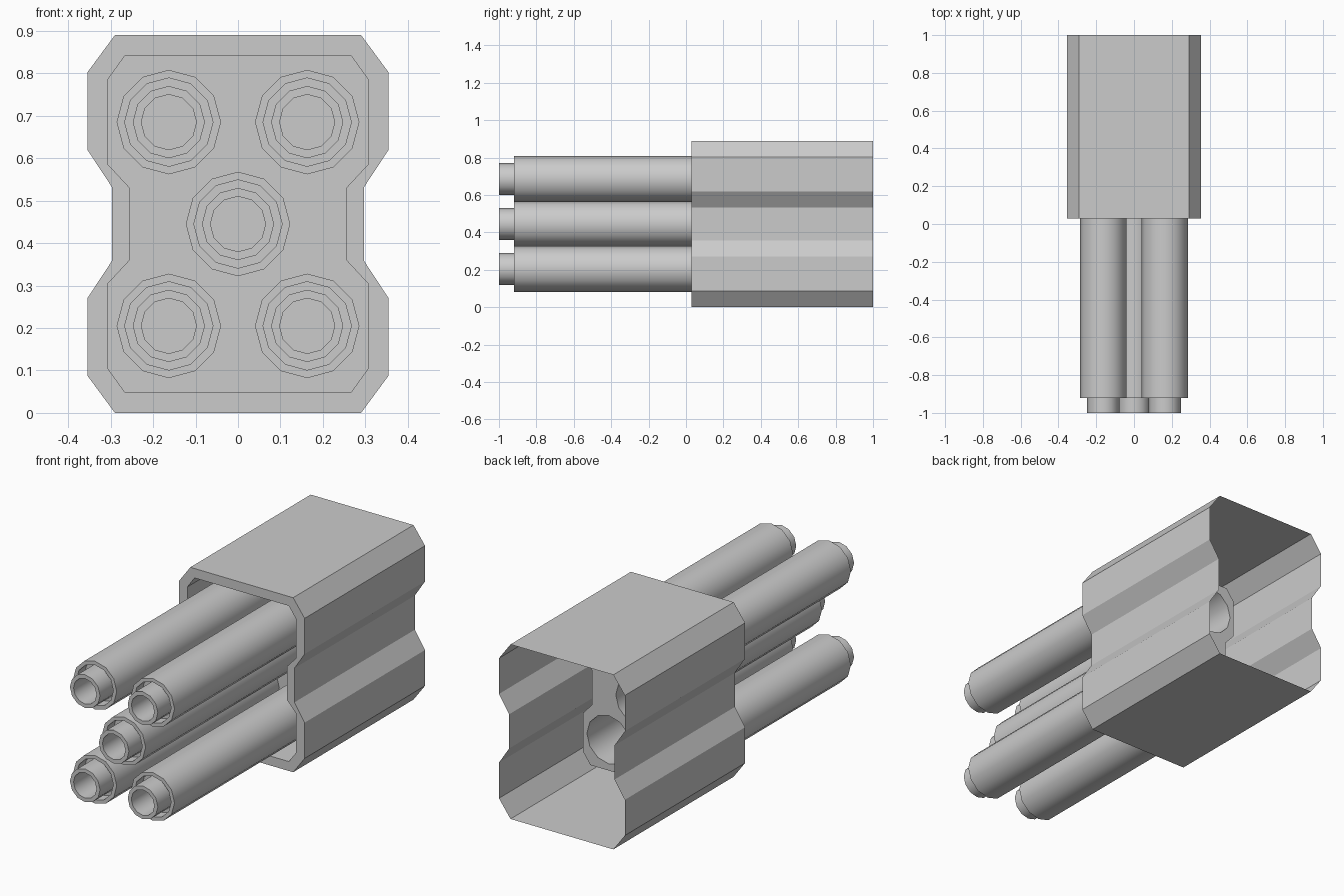
import bpy, bmesh, math
from mathutils import Vector

if "Cube" in bpy.data.objects:
    bpy.data.objects.remove(bpy.data.objects["Cube"])

MID_Z = 0.445
SIDES = 12
TUBE_R = 0.123
FLOOR_Y = 0.39
CENTRES = [(sx * 0.163, MID_Z + sz * 0.24) for sx in (-1, 1) for sz in (-1, 1)] + [(0, MID_Z)]


def circle(cx, cz, r, y):
    return [Vector((cx + r * math.cos(2 * math.pi * i / SIDES), y,
                    cz + r * math.sin(2 * math.pi * i / SIDES))) for i in range(SIDES)]


def mirrored(quarter, y):
    # quarter: (x, height above middle) points from top to middle
    right = [(x, z) for x, z in quarter] + [(x, -z) for x, z in reversed(quarter)]
    full = right + [(-x, z) for x, z in reversed(right)]
    return [Vector((x, y, MID_Z + z)) for x, z in full]


def loft(bm, loops):
    rings = [[bm.verts.new(p) for p in loop] for loop in loops]
    for a, b in zip(rings, rings[1:]):
        n = len(a)
        for i in range(n):
            j = (i + 1) % n
            bm.faces.new((a[i], a[j], b[j], b[i]))
    return rings


def finish(bm, name):
    bm.normal_update()
    mesh = bpy.data.meshes.new(name)
    bm.to_mesh(mesh)
    bm.free()
    obj = bpy.data.objects.new(name, mesh)
    bpy.context.collection.objects.link(obj)
    return obj


# Housing: open-backed outer shell, front rim and recess walls
outer = [(0.29, 0.445), (0.355, 0.357), (0.355, 0.175), (0.297, 0.087)]
inner = [(0.266, 0.397), (0.307, 0.34), (0.307, 0.141), (0.256, 0.086)]
bm = bmesh.new()
rings = loft(bm, [mirrored(outer, 1.0), mirrored(outer, 0.03),
                  mirrored(inner, 0.03), mirrored(inner, FLOOR_Y)])
bmesh.ops.recalc_face_normals(bm, faces=bm.faces[:])
top = max(bm.faces, key=lambda f: f.calc_center_median().z)
if top.normal.z < 0:
    bmesh.ops.reverse_faces(bm, faces=bm.faces[:])
finish(bm, "housing")

# Recess floor with one hole per tube
bm = bmesh.new()
for loop in [mirrored(inner, FLOOR_Y)] + [circle(x, z, TUBE_R, FLOOR_Y) for x, z in CENTRES]:
    vs = [bm.verts.new(p) for p in loop]
    for i, v in enumerate(vs):
        bm.edges.new((v, vs[(i + 1) % len(vs)]))
bmesh.ops.triangle_fill(bm, edges=bm.edges[:], use_beauty=True, normal=(0, -1, 0))
bm.normal_update()
bmesh.ops.reverse_faces(bm, faces=[f for f in bm.faces if f.normal.y > 0])
bmesh.ops.dissolve_limit(bm, angle_limit=0.01, verts=[], edges=bm.edges[:])
finish(bm, "recess_floor")

# Tubes: outer jacket, groove, protruding inner sleeve and blind bore
profile = [(TUBE_R, FLOOR_Y), (TUBE_R, -0.92), (0.104, -0.92), (0.104, -0.86),
           (0.085, -0.86), (0.085, -1.0), (0.065, -1.0), (0.065, -0.75)]
for k, (x, z) in enumerate(CENTRES):
    bm = bmesh.new()
    rings = loft(bm, [circle(x, z, r, y) for r, y in profile])
    bm.faces.new(rings[-1])
    bmesh.ops.recalc_face_normals(bm, faces=bm.faces[:])
    cap = next(f for f in bm.faces if len(f.verts) == SIDES)
    if cap.normal.y > 0:
        bmesh.ops.reverse_faces(bm, faces=bm.faces[:])
    tube = finish(bm, f"tube_{k + 1}")
    bpy.ops.object.select_all(action='DESELECT')
    tube.select_set(True)
    bpy.context.view_layer.objects.active = tube
    bpy.ops.object.shade_smooth_by_angle(angle=math.radians(40))
